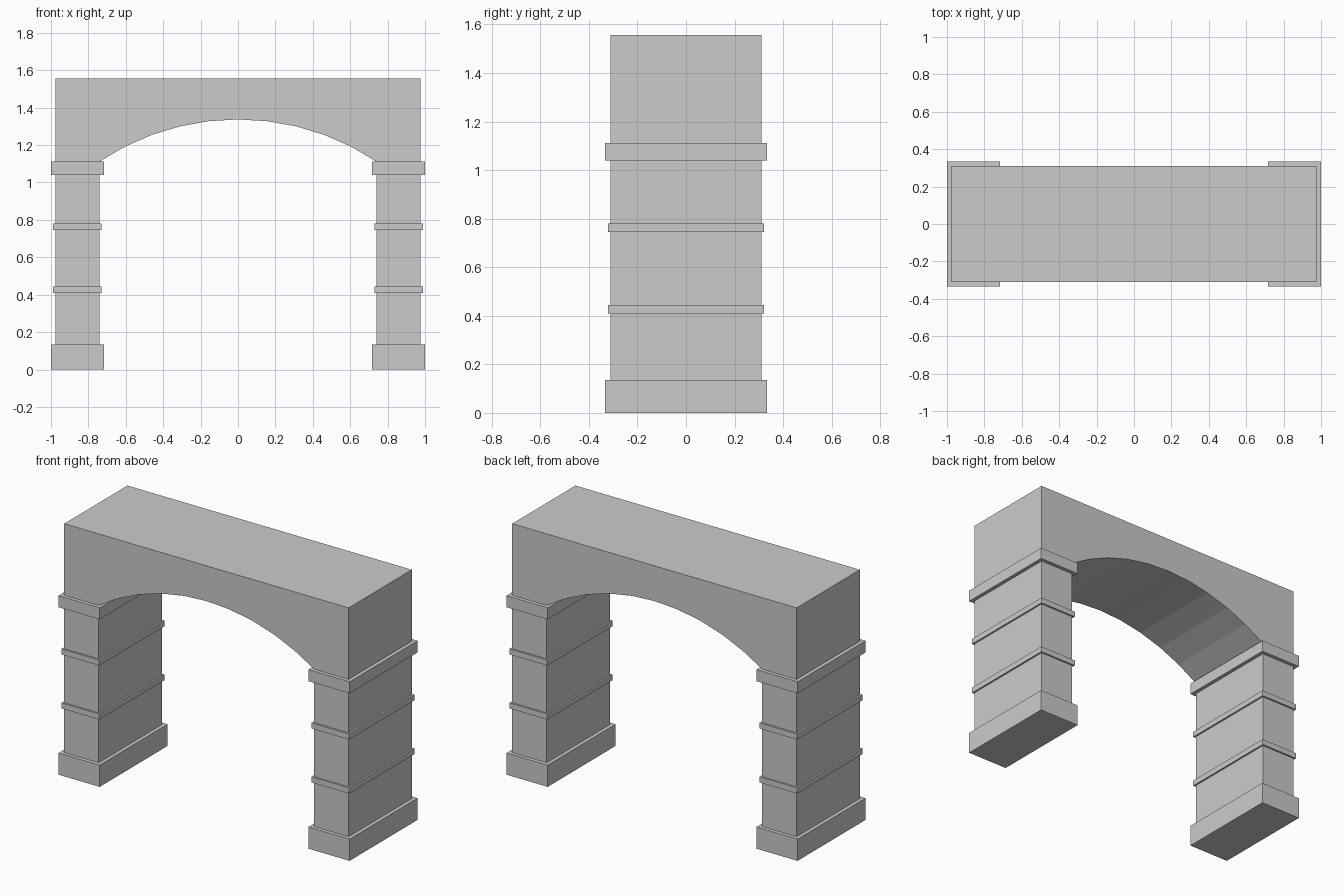
import bpy, bmesh, math

if "Cube" in bpy.data.objects:
    bpy.data.objects.remove(bpy.data.objects["Cube"])

PIER_IN, PIER_OUT, DEPTH = 0.74, 0.977, 0.31
SPRING, CROWN, TOP = 1.112, 1.337, 1.556


def make_object(name, bm):
    bmesh.ops.recalc_face_normals(bm, faces=bm.faces)
    mesh = bpy.data.meshes.new(name)
    bm.to_mesh(mesh)
    bm.free()
    obj = bpy.data.objects.new(name, mesh)
    bpy.context.collection.objects.link(obj)


def block(name, side, grow, z0, z1):
    """Pier-shaped block, widened by grow on every side."""
    bm = bmesh.new()
    bmesh.ops.create_cube(bm, size=1)
    width = PIER_OUT - PIER_IN + 2 * grow
    bmesh.ops.scale(bm, vec=(width, 2 * (DEPTH + grow), z1 - z0), verts=bm.verts)
    bmesh.ops.translate(bm, vec=(side * (PIER_IN + PIER_OUT) / 2, 0, (z0 + z1) / 2),
                        verts=bm.verts)
    make_object(name, bm)


# Piers with plinth, two thin bands and capital
for side, label in ((-1, "left"), (1, "right")):
    block(label + "_pier", side, 0, 0.0, SPRING)
    block(label + "_plinth", side, 0.023, 0.0, 0.135)
    block(label + "_lower_band", side, 0.011, 0.41, 0.445)
    block(label + "_upper_band", side, 0.011, 0.745, 0.78)
    block(label + "_capital", side, 0.023, 1.04, SPRING)

# Arched lintel: faceted circular arc cut into a rectangular profile
SEGMENTS = 10
rise = CROWN - SPRING
radius = (PIER_IN ** 2 + rise ** 2) / (2 * rise)
half = math.asin(PIER_IN / radius)
profile = [(-PIER_OUT, TOP), (-PIER_OUT, SPRING)]
for i in range(SEGMENTS + 1):
    a = -half + 2 * half * i / SEGMENTS
    profile.append((radius * math.sin(a), CROWN - radius + radius * math.cos(a)))
profile += [(PIER_OUT, SPRING), (PIER_OUT, TOP)]

bm = bmesh.new()
front = bm.faces.new([bm.verts.new((x, -DEPTH, z)) for x, z in profile])
back = bmesh.ops.extrude_face_region(bm, geom=[front], use_keep_orig=True)
bmesh.ops.translate(bm, vec=(0, 2 * DEPTH, 0),
                    verts=[g for g in back["geom"] if isinstance(g, bmesh.types.BMVert)])
make_object("arched_lintel", bm)
